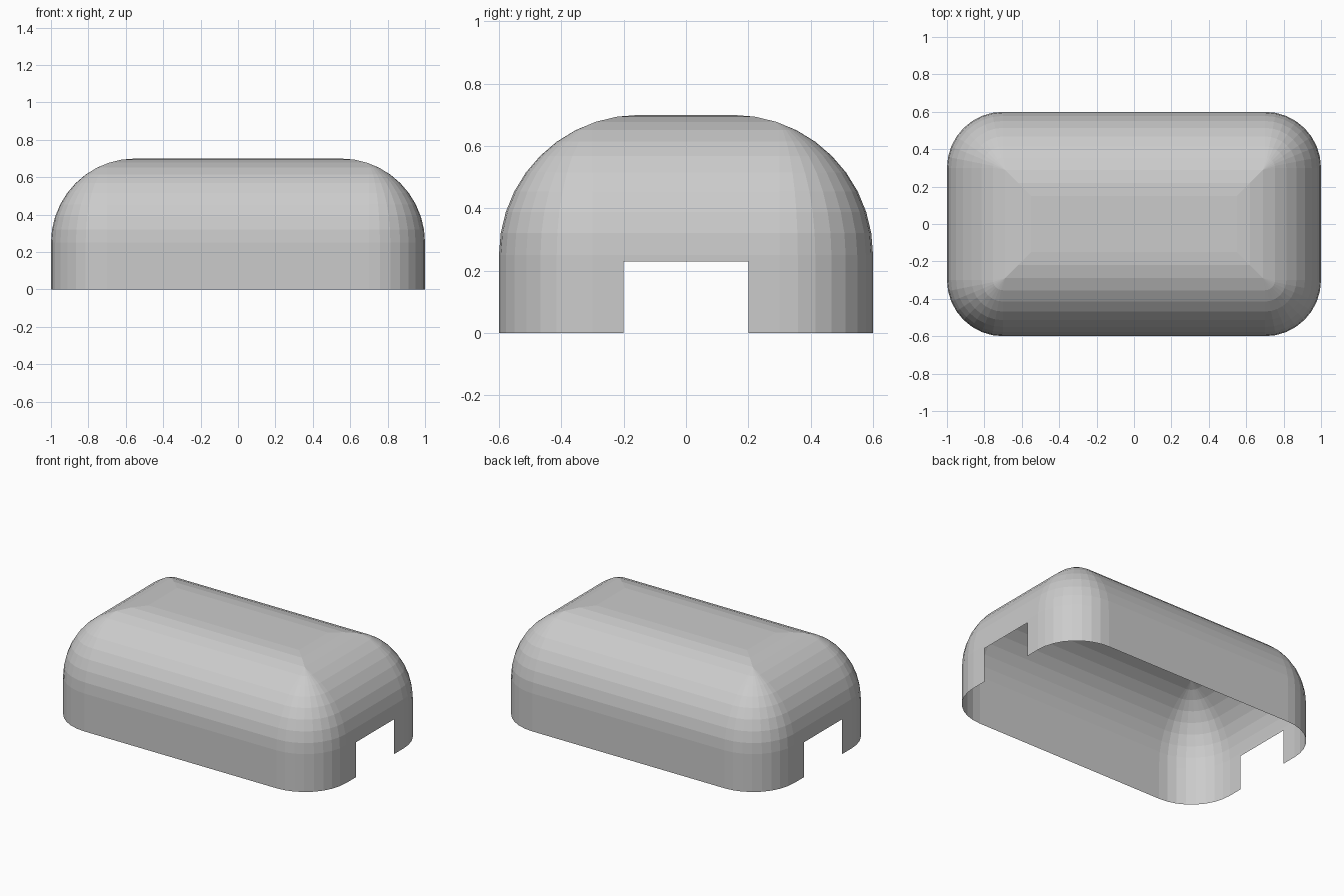
import bpy, bmesh
from math import sin, cos, pi

cube = bpy.data.objects.get("Cube")
if cube:
    bpy.data.objects.remove(cube, do_unlink=True)

HALF_X, HALF_Y, HEIGHT = 1.0, 0.6, 0.7
CORNER, CORNER_STEPS = 0.3, 8
EDGE, EDGE_STEPS = 0.45, 10
NOTCH_HALF, NOTCH_TOP = 0.2, 0.23

grey = bpy.data.materials.new("plain grey")
grey.use_nodes = True
grey.diffuse_color = (0.6, 0.6, 0.6, 1)
grey.node_tree.nodes["Principled BSDF"].inputs["Base Color"].default_value = (0.6, 0.6, 0.6, 1)

bm = bmesh.new()


def outline(inset, z):
    """Rounded rectangle whose corners tighten into mitres as it shrinks."""
    r = max(0.0, CORNER - inset)
    cx, cy = HALF_X - inset - r, HALF_Y - inset - r
    ring = []
    for quarter, (sx, sy) in enumerate([(1, 1), (-1, 1), (-1, -1), (1, -1)]):
        for i in range(CORNER_STEPS + 1):
            a = (quarter + i / CORNER_STEPS) * pi / 2
            ring.append(bm.verts.new((sx * cx + r * cos(a), sy * cy + r * sin(a), z)))
    return ring


# Upright wall, then the rounded shoulder
rings = [outline(0, 0)]
for i in range(EDGE_STEPS + 1):
    a = i / EDGE_STEPS * pi / 2
    rings.append(outline(EDGE * (1 - cos(a)), HEIGHT - EDGE + EDGE * sin(a)))
for low, high in zip(rings, rings[1:]):
    n = len(low)
    for i in range(n):
        j = (i + 1) % n
        bm.faces.new((low[i], low[j], high[j], high[i]))

# Flat roof
bm.faces.new(rings[-1])
bmesh.ops.remove_doubles(bm, verts=bm.verts, dist=0.0001)


# Cable notch through the wall at both ends
def end_faces():
    return [f for f in bm.faces if abs(f.normal.x) > 0.999
            and f.calc_center_median().z < HEIGHT - EDGE]


bm.normal_update()
for point, normal in [((0, NOTCH_HALF, 0), (0, 1, 0)),
                      ((0, -NOTCH_HALF, 0), (0, 1, 0)),
                      ((0, 0, NOTCH_TOP), (0, 0, 1))]:
    faces = end_faces()
    geom = faces + list({e for f in faces for e in f.edges}) + list({v for f in faces for v in f.verts})
    bmesh.ops.bisect_plane(bm, geom=geom, plane_co=point, plane_no=normal)
    bm.normal_update()
notch = [f for f in end_faces()
         if abs(f.calc_center_median().y) < NOTCH_HALF
         and f.calc_center_median().z < NOTCH_TOP]
bmesh.ops.delete(bm, geom=notch, context='FACES')

mesh = bpy.data.meshes.new("cover_shell")
bm.to_mesh(mesh)
bm.free()
mesh.materials.append(grey)
shell = bpy.data.objects.new("cover_shell", mesh)
bpy.context.collection.objects.link(shell)
